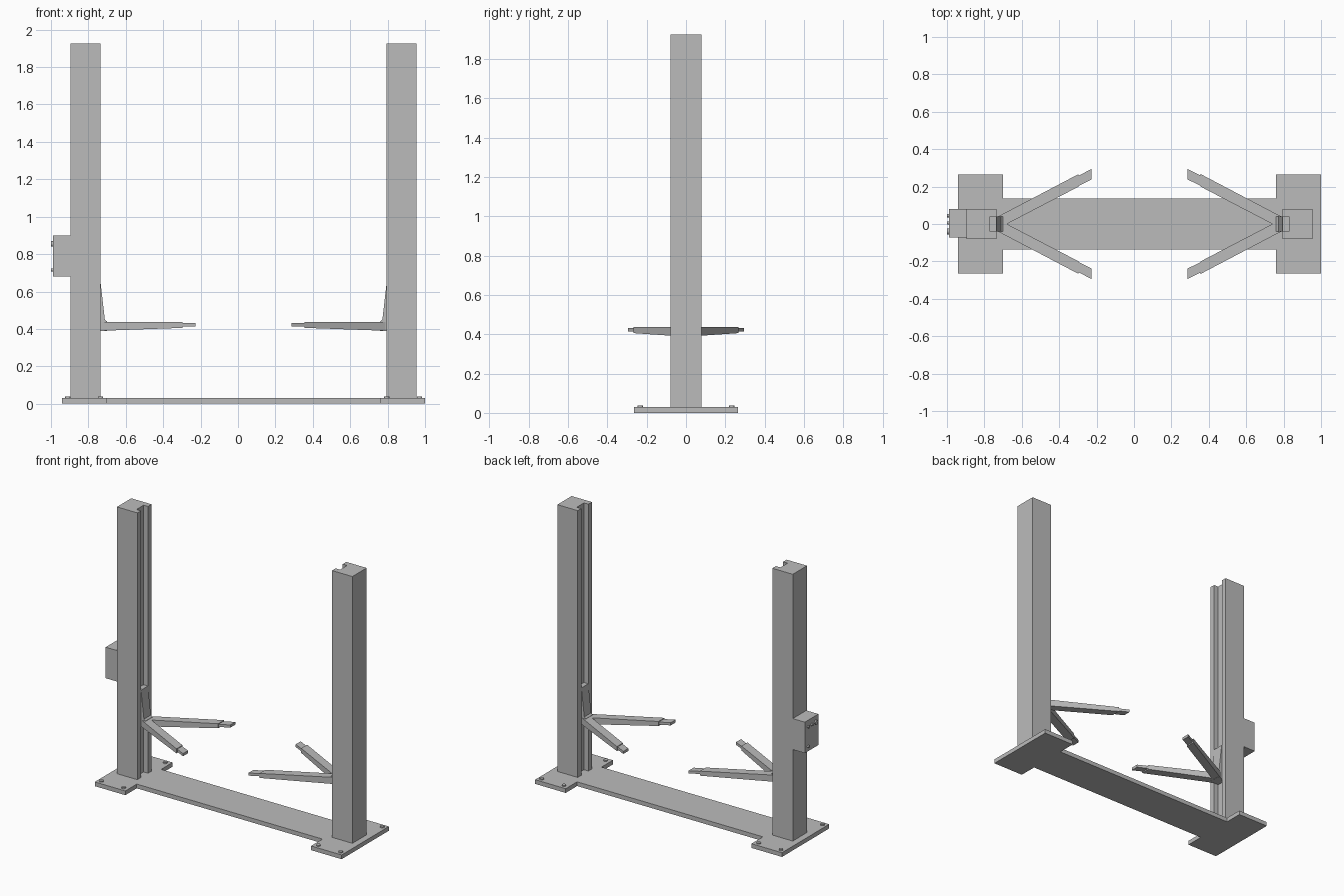
import bpy
import bmesh
from math import pi
from mathutils import Matrix

cube = bpy.data.objects.get("Cube")
if cube:
    bpy.data.objects.remove(cube, do_unlink=True)

steel = bpy.data.materials.new("steel_grey")
grey = (0.5, 0.5, 0.5, 1)
steel.use_nodes = True
steel.diffuse_color = grey
steel.node_tree.nodes["Principled BSDF"].inputs["Base Color"].default_value = grey

MID = 0.03        # the lift is symmetric about this x
BASE_TOP = 0.03


def finish(name, bm):
    bmesh.ops.recalc_face_normals(bm, faces=bm.faces)
    mesh = bpy.data.meshes.new(name)
    bm.to_mesh(mesh)
    bm.free()
    mesh.materials.append(steel)
    obj = bpy.data.objects.new(name, mesh)
    bpy.context.collection.objects.link(obj)
    return obj


def prism(name, outline, low, high, axis="z", bottom=None):
    """Extrude an outline along z (x, y points) or along y (x, z points)."""
    bm = bmesh.new()
    place = (lambda a, b, c: (a, b, c)) if axis == "z" else (lambda a, b, c: (a, c, b))
    lower = [bm.verts.new(place(a, b, bottom(a) if bottom else low)) for a, b in outline]
    upper = [bm.verts.new(place(a, b, high)) for a, b in outline]
    bm.faces.new(lower)
    bm.faces.new(upper)
    n = len(outline)
    for i in range(n):
        j = (i + 1) % n
        bm.faces.new((lower[i], lower[j], upper[j], upper[i]))
    return finish(name, bm)


def cylinder(name, radius, depth, location, along_x=False, sides=16):
    bm = bmesh.new()
    turn = Matrix.Rotation(pi / 2, 4, "Y") if along_x else Matrix.Identity(4)
    bmesh.ops.create_cone(bm, cap_ends=True, segments=sides, radius1=radius,
                          radius2=radius, depth=depth,
                          matrix=Matrix.Translation(location) @ turn)
    return finish(name, bm)


def flip_y(points):
    return [(x, -y) for x, y in reversed(points)]


# Base: two wide end plates joined by a narrower bridge
quarter = [(-0.94, 0.265), (-0.70, 0.265), (-0.70, 0.137)]
half = quarter + [(2 * MID - x, y) for x, y in reversed(quarter)]
prism("base_plate", half + flip_y(half), 0, BASE_TOP)

for side in ("right", "left"):
    # Place the -x side directly and reflect it for the +x side
    def mx(x):
        return x if side == "right" else 2 * MID - x

    def points(outline):
        return [(mx(x), b) for x, b in outline]

    # Column with a guide slot on its inner face
    edge = [(-0.895, 0.08), (-0.735, 0.08), (-0.735, 0.04), (-0.77, 0.04)]
    prism(side + "_column", points(edge + flip_y(edge)), BASE_TOP, 1.925)

    # Sliding carriage that tapers up into the slot
    carriage = [(-0.77, 0.39), (-0.70, 0.39), (-0.70, 0.44), (-0.712, 0.45),
                (-0.735, 0.65), (-0.77, 0.65)]
    prism(side + "_carriage", points(carriage), -0.039, 0.039, "y")

    # Forked lifting arms, deeper at the root
    outer = [(-0.735, 0.036), (-0.296, 0.267), (-0.296, 0.2)]
    fork = outer + [(-0.68, 0)] + flip_y(outer)
    root = mx(-0.735)
    prism(side + "_lifting_arms", points(fork), 0, 0.438,
          bottom=lambda x: 0.39 + 0.036 * abs(x - root))

    # Slim extension at the end of each arm
    tip = [(-0.33, 0.241), (-0.227, 0.294), (-0.227, 0.238), (-0.33, 0.187)]
    for end, outline in (("back", tip), ("front", flip_y(tip))):
        prism(f"{side}_{end}_arm_extension", points(outline), 0.414, 0.433)

    # Anchor bolts at the plate corners
    for x in (-0.91, -0.735):
        for y in (-0.233, 0.233):
            cylinder(side + "_anchor_bolt", 0.014, 0.012, (mx(x), y, BASE_TOP + 0.002))

# Control box with its buttons on the outer face
prism("control_box", [(-0.99, -0.072), (-0.893, -0.072), (-0.893, 0.08), (-0.99, 0.08)],
      0.68, 0.90)
for y, z, radius in ((-0.04, 0.855, 0.015), (0.005, 0.855, 0.009),
                     (0.045, 0.855, 0.009), (0.045, 0.715, 0.009)):
    cylinder("control_button", radius, 0.016, (-0.993, y, z), along_x=True)
